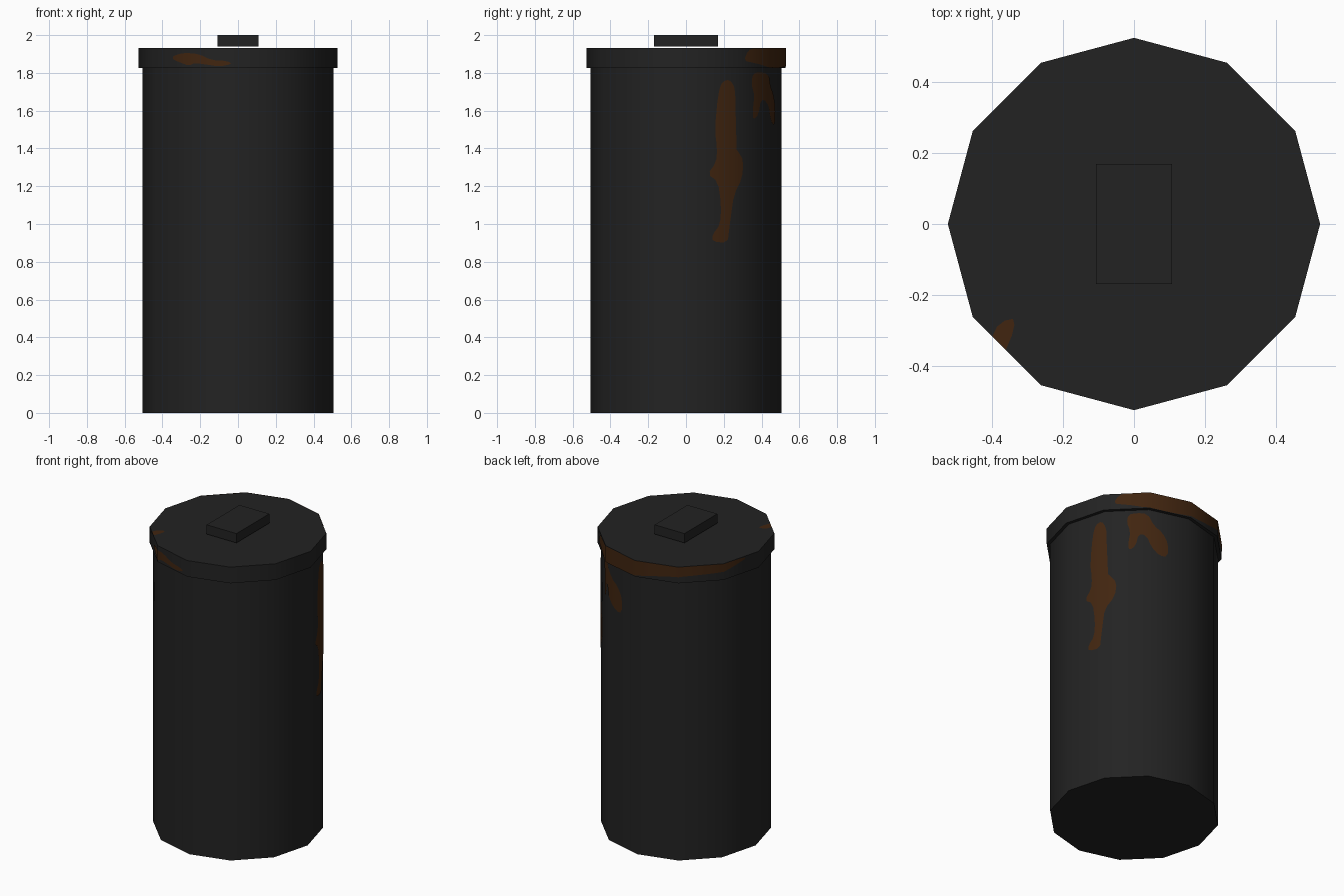
import bpy, bmesh, math
from mathutils import Vector

if "Cube" in bpy.data.objects:
    bpy.data.objects.remove(bpy.data.objects["Cube"])

SIDES = 12
BODY_R, LID_R = 0.505, 0.526
LID_Z0, LID_Z1 = 1.825, 1.931


def material(name, rgb):
    m = bpy.data.materials.new(name)
    m.diffuse_color = (*rgb, 1)
    m.use_nodes = True
    m.node_tree.nodes["Principled BSDF"].inputs["Base Color"].default_value = m.diffuse_color
    return m


BLACK = material("charcoal_black", (0.0165, 0.0165, 0.0165))
RUST = material("rust_brown", (0.053, 0.0185, 0.005))


def finish(name, bm, mat):
    me = bpy.data.meshes.new(name)
    bm.to_mesh(me)
    bm.free()
    ob = bpy.data.objects.new(name, me)
    bpy.context.collection.objects.link(ob)
    me.materials.append(mat)
    return ob


def drum(name, radius, z0, z1):
    bm = bmesh.new()
    bmesh.ops.create_cone(bm, cap_ends=True, segments=SIDES, radius1=radius,
                          radius2=radius, depth=z1 - z0)
    bmesh.ops.translate(bm, verts=bm.verts, vec=(0, 0, (z0 + z1) / 2))
    ob = finish(name, bm, BLACK)
    bpy.context.view_layer.objects.active = ob
    ob.select_set(True)
    bpy.ops.object.shade_smooth_by_angle(angle=math.radians(40))
    ob.select_set(False)


def soften(pts):
    # one round of corner cutting
    out = []
    for i, a in enumerate(pts):
        b = pts[(i + 1) % len(pts)]
        out += [[p * 0.75 + q * 0.25 for p, q in zip(a, b)],
                [p * 0.25 + q * 0.75 for p, q in zip(a, b)]]
    return out


def wrapped_stain(name, radius, outline):
    # flat outline in (degrees, height), cut at the facet edges, wrapped on the drum
    bm = bmesh.new()
    bm.faces.new([bm.verts.new((a, z, 0)) for a, z in soften(outline)])
    bmesh.ops.triangulate(bm, faces=bm.faces[:])
    step = 360 / SIDES
    for k in range(SIDES):
        bmesh.ops.bisect_plane(bm, geom=bm.verts[:] + bm.edges[:] + bm.faces[:],
                               plane_co=(k * step, 0, 0), plane_no=(1, 0, 0), dist=1e-4)
    r = radius + 0.003
    for v in bm.verts:
        k = math.floor(v.co.x / step)
        t = v.co.x / step - k
        a, b = (Vector((r * math.cos(math.radians(step * j)),
                        r * math.sin(math.radians(step * j)), v.co.y)) for j in (k, k + 1))
        v.co = a.lerp(b, t)
    bm.normal_update()
    for f in bm.faces:
        f.smooth = True
        c = f.calc_center_median()
        if f.normal.x * c.x + f.normal.y * c.y < 0:
            f.normal_flip()
    me = finish(name, bm, RUST).data
    # round normals, matching the smooth drum beneath
    me.normals_split_custom_set_from_vertices(
        [Vector((v.co.x, v.co.y, 0)).normalized() for v in me.vertices])


# can body and lid
drum("can_body", BODY_R, 0, LID_Z0 + 0.005)
drum("lid", LID_R, LID_Z0, LID_Z1)

# block handle on the lid
bm = bmesh.new()
bmesh.ops.create_cube(bm, size=1)
bmesh.ops.scale(bm, verts=bm.verts, vec=(0.216, 0.34, 0.061))
bmesh.ops.translate(bm, verts=bm.verts, vec=(0, 0, 1.9695))
finish("lid_handle", bm, BLACK)

# rust streaks on the body
wrapped_stain("long_rust_streak", BODY_R, [
    (22.6, 1.755), (20.1, 1.69), (18, 1.5), (19.5, 1.395), (18.8, 1.326), (13.5, 1.263),
    (20, 1.225), (22, 1.10), (21.4, 0.997), (16.5, 0.944), (16.5, 0.907), (26, 0.9),
    (27, 0.97), (28.2, 1.05), (30, 1.156), (36.9, 1.24), (38.2, 1.335), (33.5, 1.385),
    (28.6, 1.42), (29.5, 1.528), (31.2, 1.634), (31, 1.713), (27.6, 1.765)])
wrapped_stain("hooked_rust_streak", BODY_R, [
    (46, 1.795), (45, 1.74), (47.5, 1.68), (46, 1.6), (46.5, 1.55), (51, 1.58),
    (53, 1.66), (58, 1.65), (62, 1.57), (68, 1.525), (74, 1.53), (74.5, 1.62),
    (70, 1.69), (64, 1.72), (59, 1.795), (52, 1.805)])

# rust on the lid rim
wrapped_stain("front_rim_rust", LID_R, [
    (227.5, 1.89), (236.8, 1.907), (246.7, 1.90), (254, 1.868), (263.6, 1.863),
    (266.5, 1.847), (258.8, 1.833), (249.8, 1.846), (243.7, 1.852), (240.6, 1.838),
    (232.6, 1.857), (227.5, 1.872)])
wrapped_stain("back_rim_rust", LID_R, [
    (40, 1.92), (36.5, 1.865), (43, 1.855), (50, 1.845), (58, 1.826), (75, 1.826),
    (92, 1.835), (108, 1.855), (120, 1.867), (135, 1.87), (150, 1.878), (160, 1.895),
    (171, 1.922), (160, 1.931), (100, 1.931), (45, 1.931)])

# rust spot on top of the lid
bm = bmesh.new()
spot = [(-0.40, -0.317), (-0.387, -0.29), (-0.365, -0.273), (-0.342, -0.268),
        (-0.338, -0.285), (-0.345, -0.315), (-0.362, -0.355)]
face = bm.faces.new([bm.verts.new((x, y, LID_Z1 + 0.003)) for x, y in spot])
bm.normal_update()
if face.normal.z < 0:
    face.normal_flip()
finish("lid_top_rust", bm, RUST)
